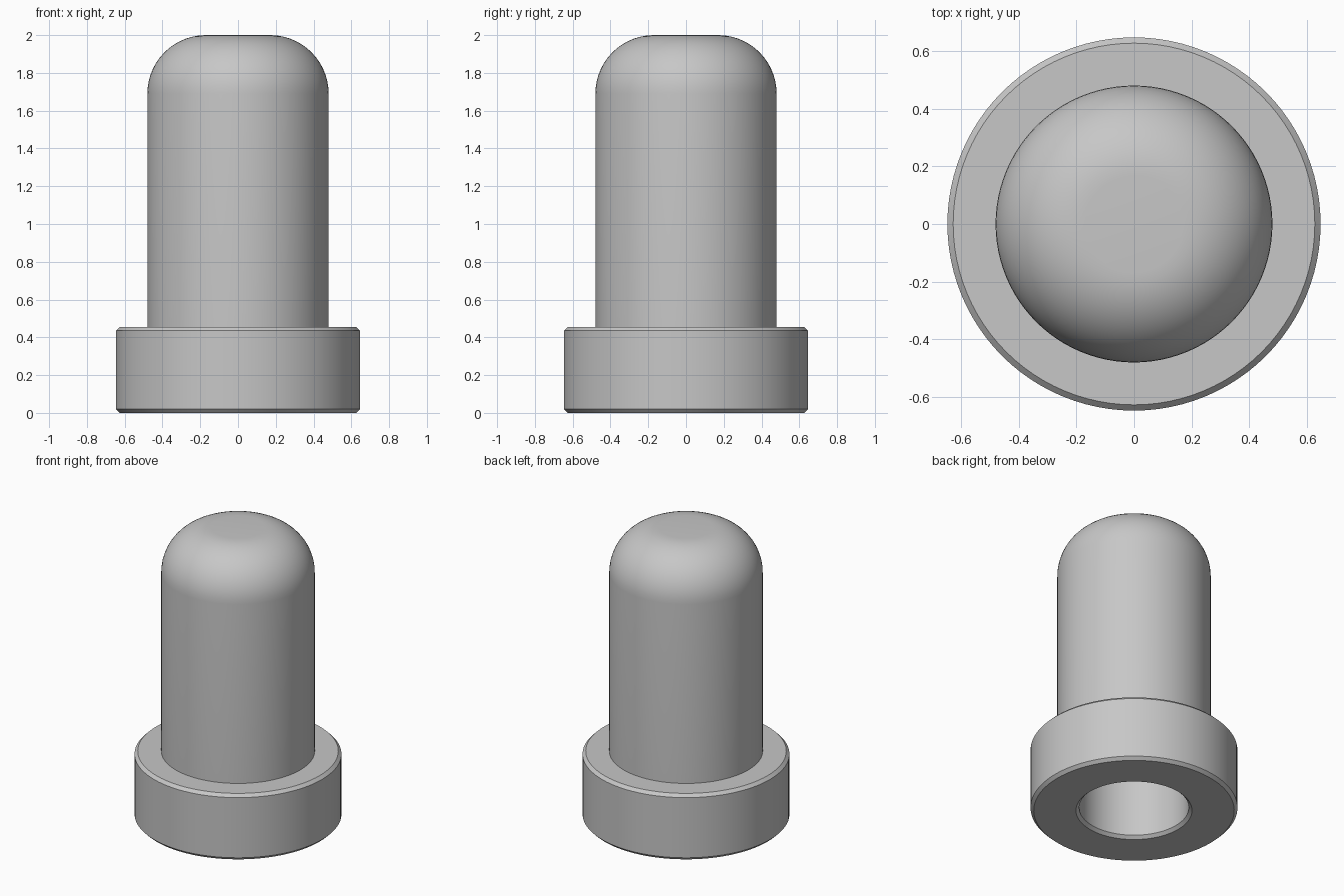
import bpy
import bmesh
from math import cos, sin, pi, radians

SEGMENTS = 96
ARC_STEPS = 14

cube = bpy.data.objects.get("Cube")
if cube:
    bpy.data.objects.remove(cube, do_unlink=True)

# Plain grey material
grey = bpy.data.materials.new("plain grey")
grey.use_nodes = True
colour = (0.57, 0.57, 0.57, 1)
grey.diffuse_color = colour
grey.node_tree.nodes["Principled BSDF"].inputs["Base Color"].default_value = colour


def lathe(name, profile):
    """Spin a radius/height profile around the z axis."""
    bm = bmesh.new()
    verts = [bm.verts.new((r, 0, z)) for r, z in profile]
    edges = [bm.edges.new(pair) for pair in zip(verts, verts[1:])]
    bmesh.ops.spin(bm, geom=verts + edges, cent=(0, 0, 0), axis=(0, 0, 1),
                   angle=2 * pi, steps=SEGMENTS)
    bmesh.ops.remove_doubles(bm, verts=bm.verts[:], dist=0.0001)
    bmesh.ops.recalc_face_normals(bm, faces=bm.faces[:])
    mesh = bpy.data.meshes.new(name)
    bm.to_mesh(mesh)
    bm.free()
    mesh.materials.append(grey)
    obj = bpy.data.objects.new(name, mesh)
    bpy.context.collection.objects.link(obj)
    bpy.ops.object.select_all(action='DESELECT')
    obj.select_set(True)
    bpy.context.view_layer.objects.active = obj
    bpy.ops.object.shade_smooth_by_angle(angle=radians(30))
    return obj


pin_r, flange_r, bore_r = 0.48, 0.647, 0.343
height, flange_h, bore_h = 2.0, 0.455, 1.5
chamfer, round_r = 0.02, 0.31

# Blind bore with a chamfered mouth
bore = [(0, bore_h), (bore_r, bore_h), (bore_r, chamfer), (bore_r + chamfer, 0)]

# Flange with chamfered rims
flange = [(flange_r - chamfer, 0), (flange_r, chamfer),
          (flange_r, flange_h - chamfer), (flange_r - chamfer, flange_h)]

# Pin with a rounded shoulder and a small flat top
shoulder = []
for i in range(ARC_STEPS + 1):
    a = pi / 2 * i / ARC_STEPS
    shoulder.append((pin_r - round_r + round_r * cos(a),
                     height - round_r + round_r * sin(a)))
pin = [(pin_r, flange_h)] + shoulder + [(0, height)]

lathe("flanged_pin", bore + flange + pin)
